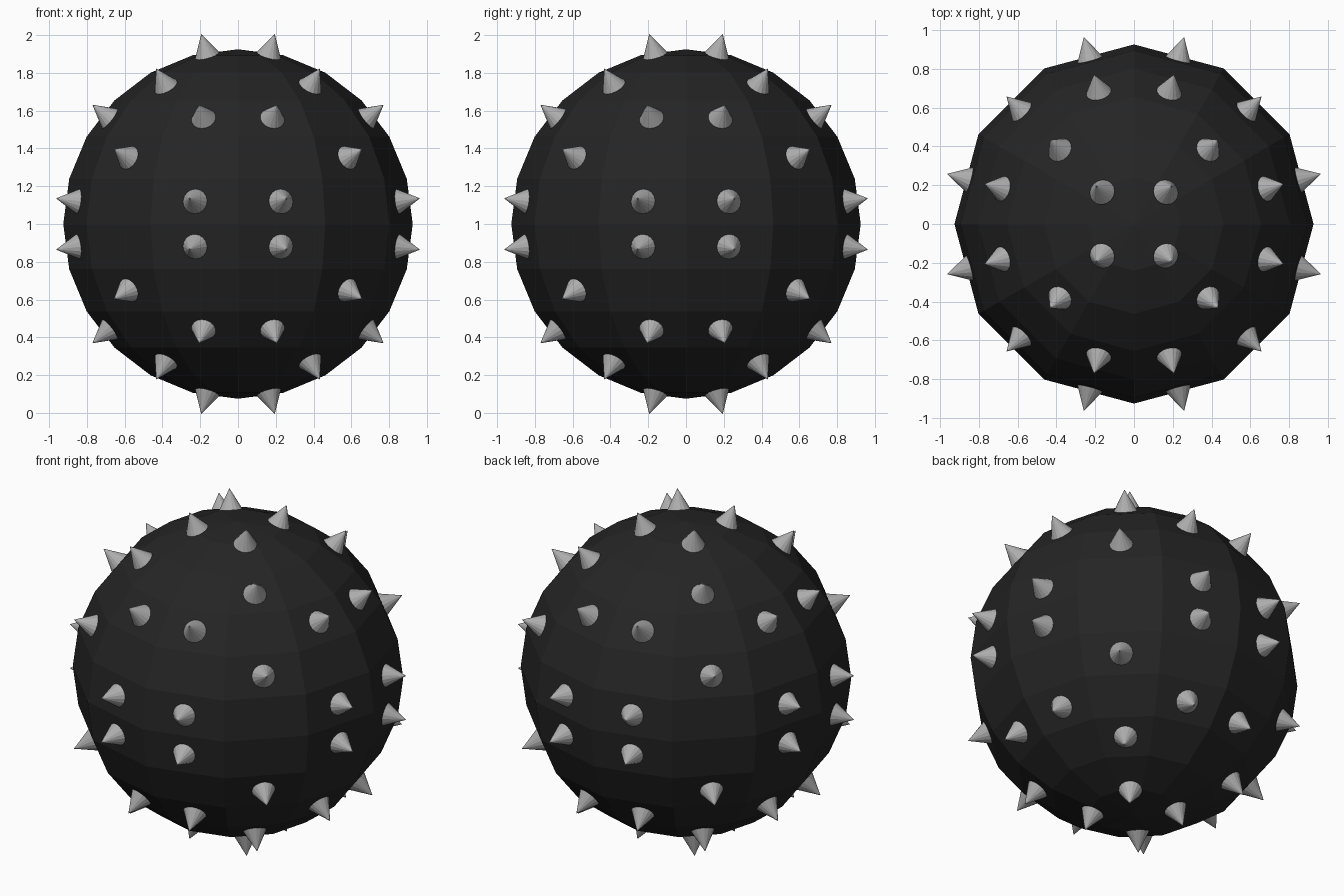
import bpy, bmesh, math
from mathutils import Vector, Matrix

if "Cube" in bpy.data.objects:
    bpy.data.objects.remove(bpy.data.objects["Cube"])

R, SEG, RINGS = 0.925, 12, 12
CENTRE = Vector((0, 0, 1.0))
SPIKE_R, SPIKE_H = 0.066, 0.12


def material(name, rgb):
    m = bpy.data.materials.new(name)
    m.diffuse_color = (*rgb, 1)
    m.use_nodes = True
    m.node_tree.nodes["Principled BSDF"].inputs["Base Color"].default_value = m.diffuse_color
    return m


def finish(name, bm, mat):
    me = bpy.data.meshes.new(name)
    bm.to_mesh(me)
    bm.free()
    me.materials.append(mat)
    ob = bpy.data.objects.new(name, me)
    ob.location = CENTRE
    bpy.context.collection.objects.link(ob)
    return ob


black = material("black", (0.018, 0.018, 0.018))
grey = material("metal grey", (0.42, 0.42, 0.42))

# faceted ball body
bm = bmesh.new()
bmesh.ops.create_uvsphere(bm, u_segments=SEG, v_segments=RINGS, radius=R)
finish("ball", bm, black)


def direction(polar, azimuth):
    p, a = math.radians(polar), math.radians(azimuth)
    return Vector((math.sin(p) * math.cos(a), math.sin(p) * math.sin(a), math.cos(p)))


def facet_point(polar, azimuth, half=7.5):
    """Centre of the flat facet between two rings."""
    d = direction(polar, azimuth) * R * math.cos(math.radians(half))
    k = math.cos(math.radians(15))
    return Vector((d.x * k, d.y * k, d.z))


# spikes of one octant: base point and axis
octant = [(facet_point(15, 45, 0), direction(21.5, 45))]
for polar, azimuths in ((37.5, (45,)), (52.5, (15, 75)), (67.5, (45,)), (82.5, (15, 75))):
    for az in azimuths:
        octant.append((facet_point(polar, az), direction(polar, az)))

# mirror the octant into all eight
bm = bmesh.new()
for sx in (1, -1):
    for sy in (1, -1):
        for sz in (1, -1):
            s = Vector((sx, sy, sz))
            for base, axis in octant:
                b, n = base * s, axis * s
                mat = (Matrix.Translation(b + n * SPIKE_H / 2)
                       @ n.to_track_quat('Z', 'Y').to_matrix().to_4x4())
                bmesh.ops.create_cone(bm, cap_ends=True, segments=16, radius1=SPIKE_R,
                                      radius2=0, depth=SPIKE_H, matrix=mat)
bmesh.ops.remove_doubles(bm, verts=bm.verts, dist=0.0001)
finish("spikes", bm, grey)
